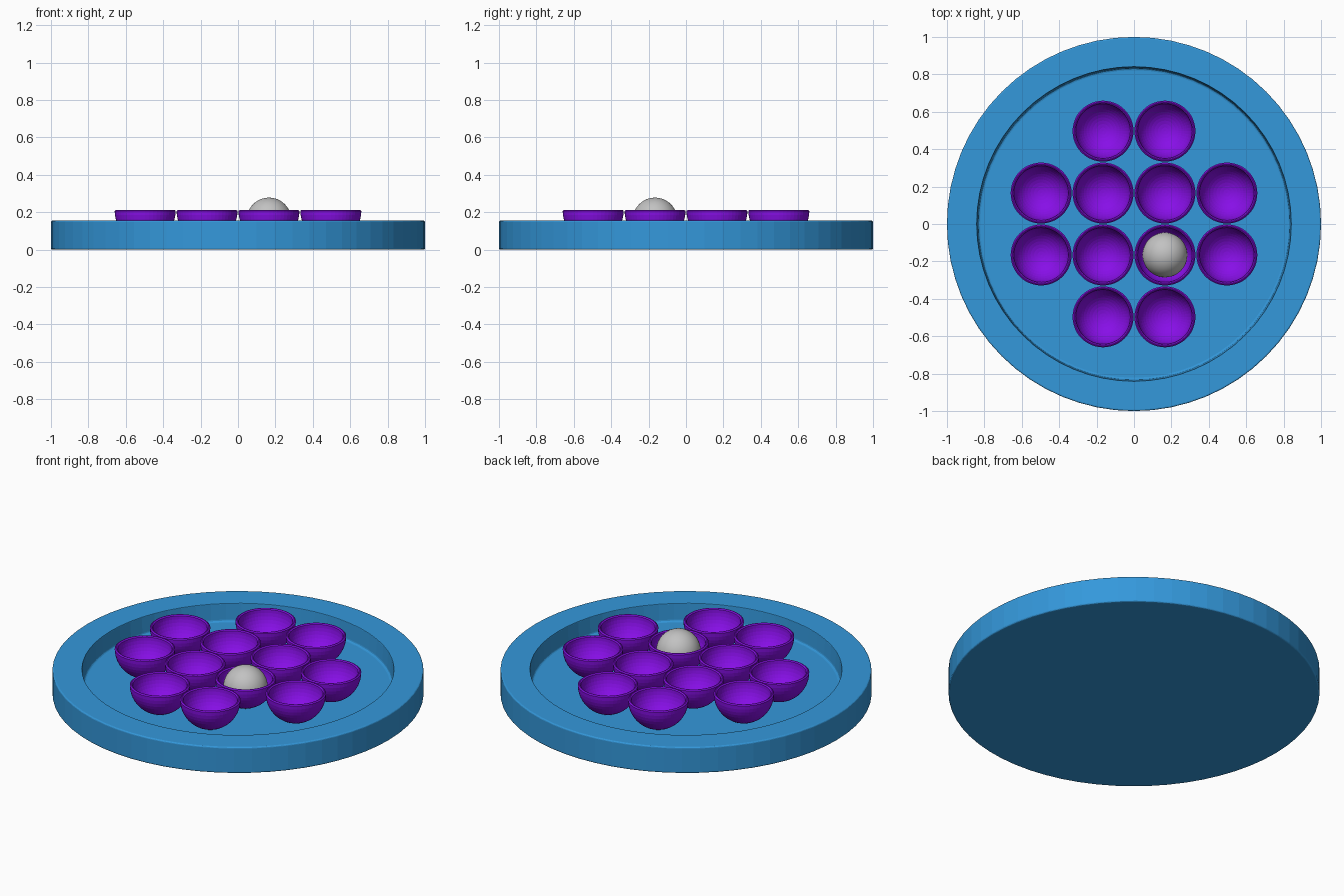
import bpy, bmesh, math

if "Cube" in bpy.data.objects:
    bpy.data.objects.remove(bpy.data.objects["Cube"])


def material(name, rgb):
    m = bpy.data.materials.new(name)
    m.diffuse_color = (*rgb, 1.0)
    m.use_nodes = True
    m.node_tree.nodes["Principled BSDF"].inputs["Base Color"].default_value = m.diffuse_color
    return m


blue = material("blue", (0.034, 0.314, 0.708))
purple = material("purple", (0.262, 0.005, 0.863))
grey = material("light_grey", (0.54, 0.54, 0.54))


def arc(cr, cz, rad, a0, a1, n):
    """Points (r, z) on an arc, angles in degrees."""
    pts = []
    for i in range(n + 1):
        a = math.radians(a0 + (a1 - a0) * i / n)
        pts.append((max(0.0, cr + rad * math.cos(a)), cz + rad * math.sin(a)))
    return pts


def lathe(name, profile, segments, mat):
    """Turn an (r, z) profile around the z axis into a mesh."""
    bm = bmesh.new()
    vs = [bm.verts.new((r, 0, z)) for r, z in profile]
    es = [bm.edges.new(p) for p in zip(vs, vs[1:])]
    bmesh.ops.spin(bm, geom=vs + es, cent=(0, 0, 0), axis=(0, 0, 1),
                   angle=math.tau, steps=segments)
    bmesh.ops.remove_doubles(bm, verts=bm.verts, dist=0.0004)
    bmesh.ops.recalc_face_normals(bm, faces=bm.faces)
    me = bpy.data.meshes.new(name)
    bm.to_mesh(me)
    bm.free()
    me.materials.append(mat)
    return me


def place(name, mesh, loc=(0, 0, 0)):
    ob = bpy.data.objects.new(name, mesh)
    ob.location = loc
    bpy.context.collection.objects.link(ob)
    return ob


# round tray with a recessed floor and softened rims
TOP, FLOOR, B = 0.155, 0.05, 0.008
tray = ([(0, 0)] + arc(1 - B, B, B, -90, 0, 3) + arc(1 - B, TOP - B, B, 0, 90, 3)
        + arc(0.84 + B / 2, TOP - B / 2, B / 2, 90, 180, 2)
        + arc(0.822, FLOOR + 0.012, 0.012, 0, -90, 3) + [(0, FLOOR)])
place("tray", lathe("tray", tray, 64, blue))

# hemispherical bowls with a thin rounded rim
R_OUT, R_IN, BOWL_Z = 0.163, 0.146, 0.2065
lip = (R_OUT - R_IN) / 2
bowl = (arc(0, 0, R_OUT, -90, 0, 12) + arc(R_IN + lip, 0, lip * 0.7, 30, 150, 3)
        + arc(0, 0, R_IN, 0, -90, 12))
bowl_mesh = lathe("bowl", bowl, 48, purple)

# four by four grid of bowls without its corners
STEP = 0.331
for i in range(4):
    for j in range(4):
        if i in (0, 3) and j in (0, 3):
            continue
        place(f"bowl_{i}_{j}", bowl_mesh, ((i - 1.5) * STEP, (j - 1.5) * STEP, BOWL_Z))

# ball resting in one bowl
ball = lathe("ball", arc(0, 0, 0.12, -90, 90, 24), 48, grey)
ball.polygons.foreach_set("use_smooth", [True] * len(ball.polygons))
place("ball", ball, (STEP / 2, -STEP / 2, 0.158))
